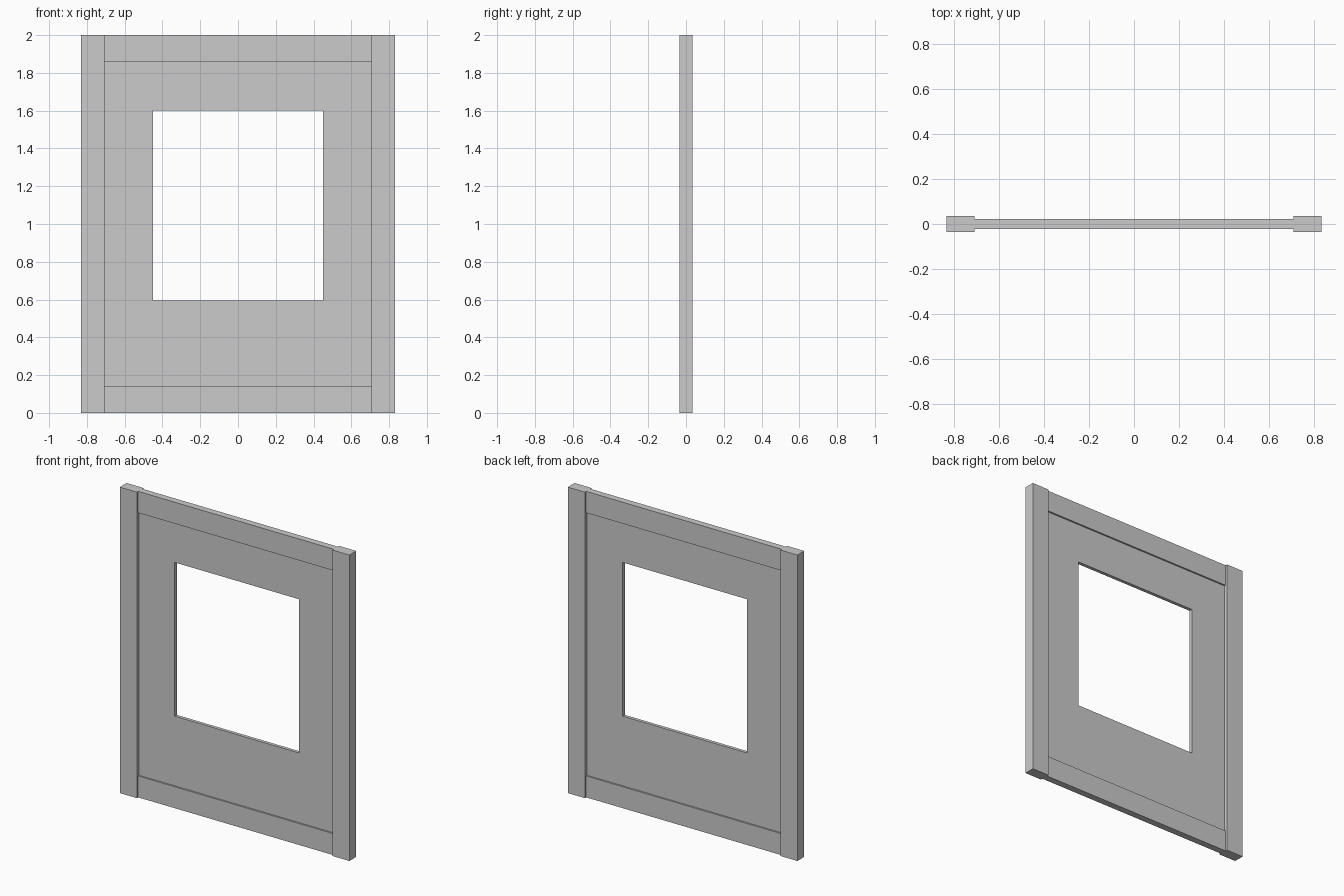
import bpy, bmesh

if "Cube" in bpy.data.objects:
    bpy.data.objects.remove(bpy.data.objects["Cube"])

W, H = 0.83, 2.0              # half width, height
STILE_IN, RAIL = 0.707, 0.14  # inner stile edge, rail height
STILE_T, RAIL_T, PANEL_T = 0.035, 0.022, 0.011  # half thicknesses


def finish(name, bm):
    bmesh.ops.recalc_face_normals(bm, faces=bm.faces)
    me = bpy.data.meshes.new(name)
    bm.to_mesh(me)
    bm.free()
    ob = bpy.data.objects.new(name, me)
    bpy.context.collection.objects.link(ob)
    return ob


def box(name, x0, x1, z0, z1, t):
    bm = bmesh.new()
    bmesh.ops.create_cube(bm, size=1)
    for v in bm.verts:
        v.co = (x1 if v.co.x > 0 else x0, t if v.co.y > 0 else -t, z1 if v.co.z > 0 else z0)
    return finish(name, bm)


def holed_panel(name, outer, inner, t):
    # rectangular ring, joined front to back around both borders
    bm = bmesh.new()

    def ring(x, z0, z1, y):
        return [bm.verts.new((a, y, b)) for a, b in ((-x, z0), (x, z0), (x, z1), (-x, z1))]
    loops = [ring(*outer, -t), ring(*inner, -t), ring(*inner, t), ring(*outer, t)]
    for k in range(4):
        a, b = loops[k], loops[(k + 1) % 4]
        for i in range(4):
            j = (i + 1) % 4
            bm.faces.new((a[i], a[j], b[j], b[i]))
    return finish(name, bm)


# Thick upright stiles
for side, s in (("left", -1), ("right", 1)):
    xs = sorted((s * STILE_IN, s * W))
    box(f"{side}_stile", *xs, 0, H, STILE_T)

# Horizontal rails
box("bottom_rail", -STILE_IN, STILE_IN, 0, RAIL, RAIL_T)
box("top_rail", -STILE_IN, STILE_IN, H - RAIL, H, RAIL_T)

# Thin infill panel with window opening
holed_panel("window_panel", (STILE_IN, RAIL, H - RAIL), (0.45, 0.595, 1.6), PANEL_T)
